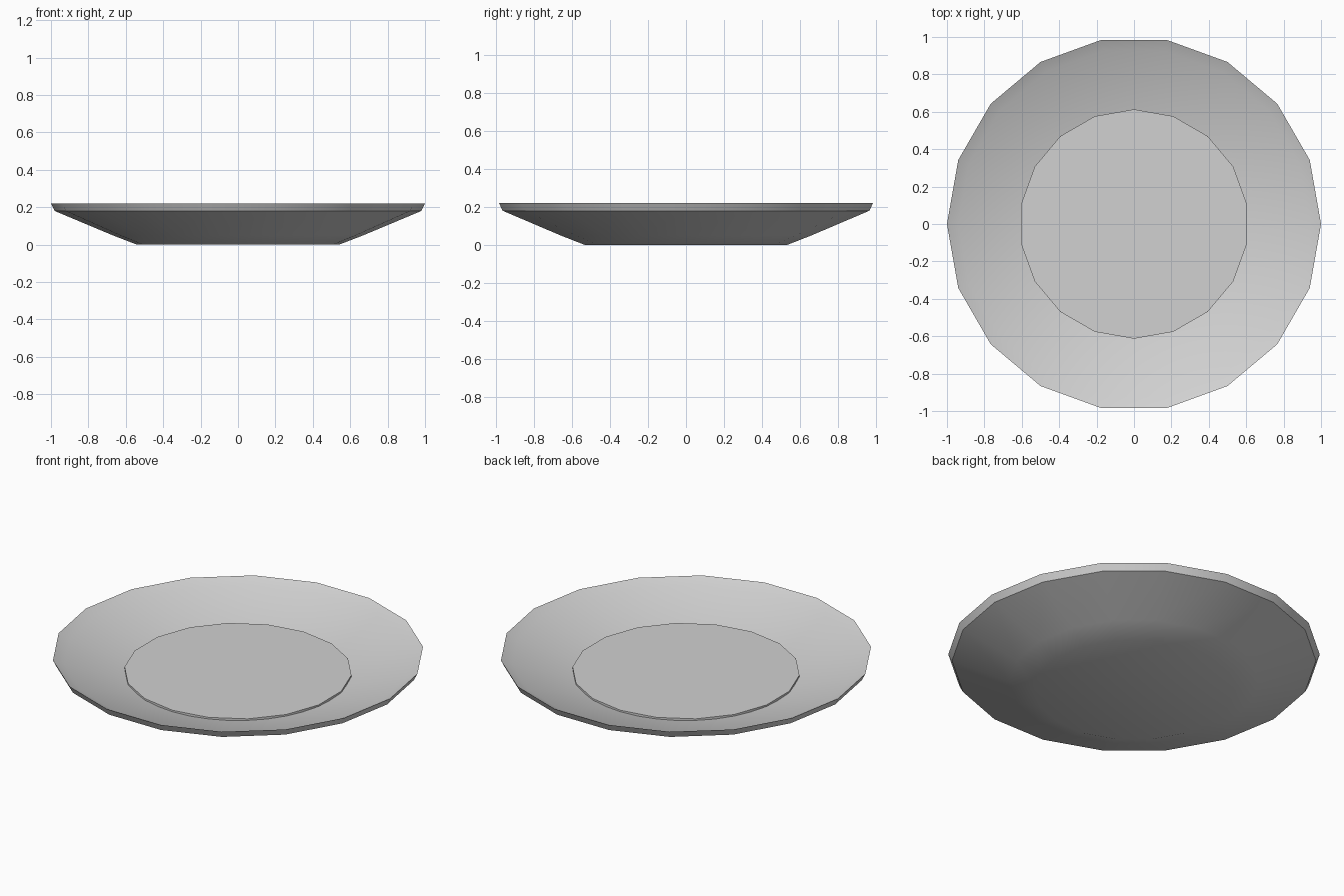
import bpy
import bmesh
from math import cos, sin, tau, radians

SIDES = 18

cube = bpy.data.objects.get("Cube")
if cube:
    bpy.data.objects.remove(cube, do_unlink=True)


def make_material(name, rgb):
    mat = bpy.data.materials.new(name)
    mat.use_nodes = True
    colour = (*rgb, 1.0)
    mat.diffuse_color = colour
    for node in mat.node_tree.nodes:
        if node.type == 'BSDF_PRINCIPLED':
            node.inputs["Base Color"].default_value = colour
    return mat


def lathe(name, profile, phase, mat):
    """Turn a (radius, height) profile round z, closing both ends with caps."""
    bm = bmesh.new()
    rings = []
    for r, z in profile:
        angles = [phase + tau * i / SIDES for i in range(SIDES)]
        rings.append([bm.verts.new((r * cos(a), r * sin(a), z)) for a in angles])
    for low, high in zip(rings, rings[1:]):
        for i in range(SIDES):
            j = (i + 1) % SIDES
            bm.faces.new((low[i], low[j], high[j], high[i]))
    bm.faces.new(rings[0][::-1])
    bm.faces.new(rings[-1])
    bmesh.ops.recalc_face_normals(bm, faces=bm.faces)
    mesh = bpy.data.meshes.new(name)
    bm.to_mesh(mesh)
    bm.free()
    mesh.materials.append(mat)
    obj = bpy.data.objects.new(name, mesh)
    bpy.context.collection.objects.link(obj)
    bpy.ops.object.select_all(action='DESELECT')
    obj.select_set(True)
    bpy.context.view_layer.objects.active = obj
    bpy.ops.object.shade_smooth_by_angle(angle=radians(30))
    return obj


grey = make_material("light grey", (0.64, 0.64, 0.64))

# Dish: underside, slanted rim, steep inner lip, then the shallow inner slope
lathe("plate_dish", [(0.54, 0), (0.67, 0.05), (0.98, 0.18), (1.0, 0.22),
                     (0.94, 0.191), (0.60, 0.102), (0.54, 0.09)], 0, grey)

# Thin raised disc in the middle, turned half a side from the rim
lathe("centre_disc", [(0.613, 0.095), (0.613, 0.117)], tau / SIDES / 2, grey)
